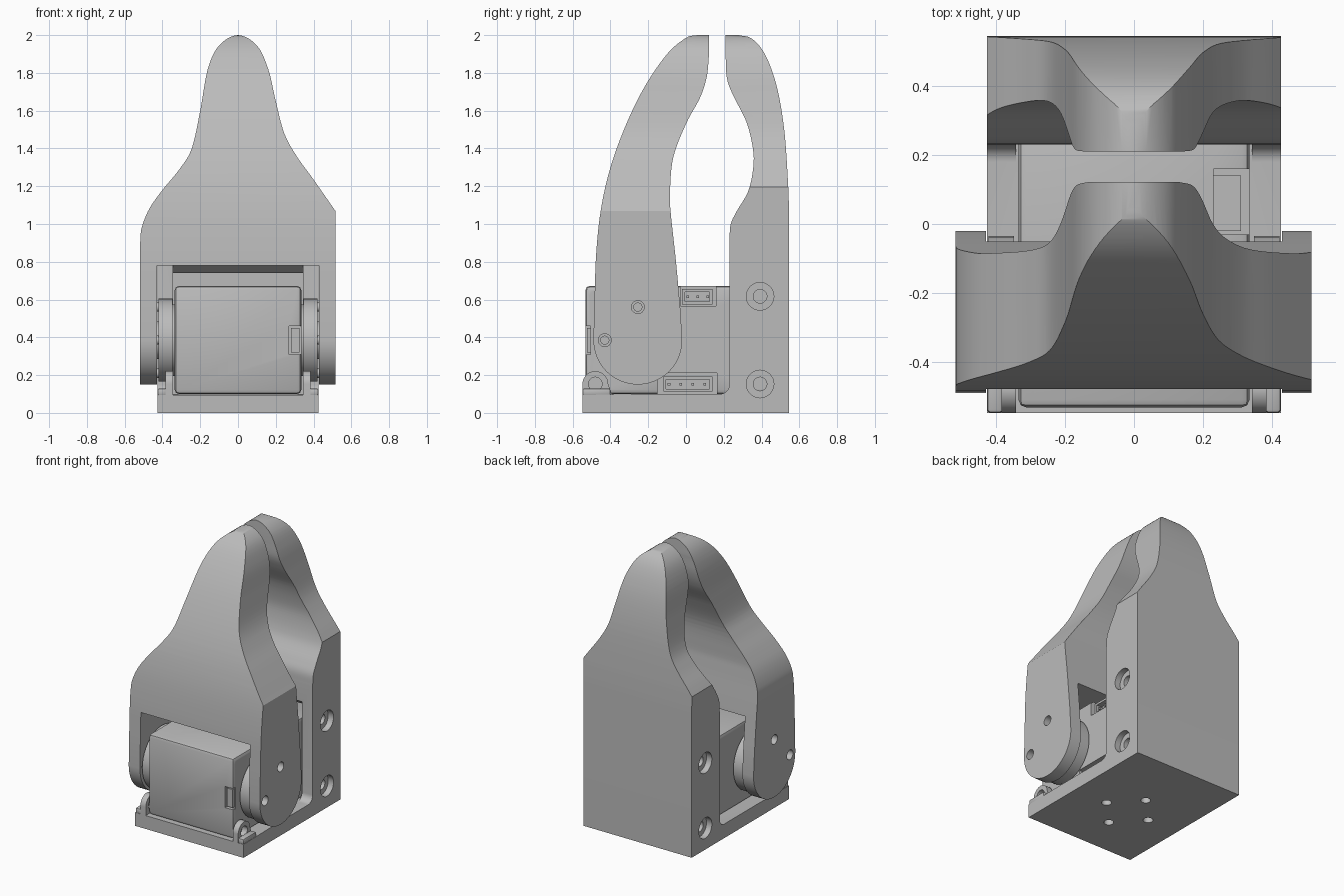
import bpy, bmesh, math
from mathutils import Vector, Matrix

if "Cube" in bpy.data.objects:
    bpy.data.objects.remove(bpy.data.objects["Cube"])

grey = bpy.data.materials.new("plain grey")
grey.use_nodes = True
COLOUR = (0.5, 0.5, 0.5, 1)
grey.diffuse_color = COLOUR
grey.node_tree.nodes["Principled BSDF"].inputs["Base Color"].default_value = COLOUR


def make(name, bm):
    bmesh.ops.recalc_face_normals(bm, faces=bm.faces)
    mesh = bpy.data.meshes.new(name)
    bm.to_mesh(mesh)
    bm.free()
    mesh.materials.append(grey)
    obj = bpy.data.objects.new(name, mesh)
    bpy.context.collection.objects.link(obj)
    return obj


def prism(name, outline, axis, lo, hi):
    """Extrude a closed outline along x (points are y, z) or y (points are x, z)."""
    bm = bmesh.new()
    put = (lambda a, b: (lo, a, b)) if axis == "x" else (lambda a, b: (a, lo, b))
    face = bm.faces.new([bm.verts.new(put(a, b)) for a, b in outline])
    new = bmesh.ops.extrude_face_region(bm, geom=[face])["geom"]
    step = Vector((hi - lo, 0, 0) if axis == "x" else (0, hi - lo, 0))
    bmesh.ops.translate(bm, vec=step, verts=[v for v in new if isinstance(v, bmesh.types.BMVert)])
    return make(name, bm)


def box(name, x, y, z, bevel=0):
    bm = bmesh.new()
    bmesh.ops.create_cube(bm, size=1)
    for v in bm.verts:
        v.co = [r[0] if c < 0 else r[1] for c, r in zip(v.co, (x, y, z))]
    if bevel:
        bmesh.ops.bevel(bm, geom=bm.edges[:], offset=bevel, segments=2, profile=0.5, affect="EDGES")
    return make(name, bm)


def rod(name, axis, lo, hi, a, b, r, r_end=None):
    """Cylinder or cone along x at (y, z) or along z at (x, y)."""
    bm = bmesh.new()
    bmesh.ops.create_cone(bm, cap_ends=True, segments=40, radius1=r, radius2=r_end or r, depth=hi - lo)
    mid = (lo + hi) / 2
    if axis == "x":
        place = Matrix.Translation((mid, a, b)) @ Matrix.Rotation(math.pi / 2, 4, "Y")
    else:
        place = Matrix.Translation((a, b, mid))
    bm.transform(place)
    return make(name, bm)


def combine(obj, other, how="DIFFERENCE"):
    other.hide_render = True
    mod = obj.modifiers.new("cut", "BOOLEAN")
    mod.operation, mod.solver, mod.object = how, "EXACT", other
    bpy.context.view_layer.objects.active = obj
    bpy.ops.object.modifier_apply(modifier=mod.name)
    bpy.data.objects.remove(other)


def smooth(points, n=6):
    """Catmull-Rom curve through the points."""
    p = [Vector(q) for q in points]
    p = [2 * p[0] - p[1]] + p + [2 * p[-1] - p[-2]]
    out = []
    for a, b, c, d in zip(p, p[1:], p[2:], p[3:]):
        for i in range(n):
            t = i / n
            out.append((2 * b + (c - a) * t + (2 * a - 5 * b + 4 * c - d) * t * t
                        + (3 * b - a - 3 * c + d) * t ** 3) / 2)
    return [tuple(q) for q in out] + [tuple(p[-2])]


def arc(cy, cz, r, start, end, n=24):
    angles = [math.radians(start + (end - start) * i / n) for i in range(n + 1)]
    return [(cy + r * math.cos(t), cz + r * math.sin(t)) for t in angles]


# Tapering front outline shared by both jaws
taper = smooth([(0.515, 1.07), (0.4, 1.235), (0.31, 1.36), (0.245, 1.48), (0.2, 1.65),
                (0.16, 1.82), (0.1, 1.945), (0, 2.0), (-0.1, 1.945), (-0.16, 1.82),
                (-0.2, 1.6), (-0.245, 1.4), (-0.31, 1.29), (-0.4, 1.18), (-0.47, 1.08),
                (-0.51, 0.98), (-0.518, 0.9)])
front_outline = [(-0.518, -0.1), (0.515, -0.1)] + taper

# Moving jaw: curved finger over a forked hinge
PIVOT_Y, PIVOT_Z = -0.255, 0.385
outer = smooth([(0.06, 2.0), (0, 1.985), (-0.1, 1.9), (-0.22, 1.725), (-0.32, 1.52),
                (-0.4, 1.3), (-0.45, 1.08), (-0.475, 0.85), (-0.484, 0.62)])
inner = smooth([(-0.03, 0.55), (-0.055, 0.82), (-0.08, 1.05), (-0.085, 1.16), (-0.068, 1.35),
                (0, 1.53), (0.075, 1.67), (0.11, 1.78), (0.122, 1.9)])
moving_jaw = prism("moving_jaw", outer + arc(PIVOT_Y, PIVOT_Z, 0.235, 180, 360) + inner + [(0.122, 2.0)],
                   "x", -0.6, 0.6)
combine(moving_jaw, prism("cutter", front_outline, "y", -1, 1), "INTERSECT")
combine(moving_jaw, box("cutter", (-0.43, 0.43), (-1, 1), (-0.2, 0.78)))
horn_bolts = [(PIVOT_Y + dy, PIVOT_Z + dz) for dy, dz in
              ((0.175, 0), (-0.175, 0), (0, 0.175), (0, -0.175))]
for y, z in horn_bolts:
    for s in (-1, 1):
        x = sorted((s * 0.4, s * 0.6))
        combine(moving_jaw, rod("cutter", "x", x[0], x[1], y, z, 0.034))

# Fixed jaw and base plate in one piece
back = smooth([(0.28, 2.0), (0.35, 1.98), (0.42, 1.895), (0.48, 1.73), (0.52, 1.5),
               (0.54, 1.22), (0.546, 1.05)])
grip = smooth([(0.23, 0.92), (0.237, 1.0), (0.27, 1.07), (0.33, 1.175), (0.356, 1.3),
               (0.354, 1.4), (0.32, 1.54), (0.25, 1.68), (0.217, 1.77), (0.21, 1.88)])
foot = arc(0.18, 0.15, 0.05, -90, 0, 8)
fixed_jaw = prism("fixed_jaw_and_base", back + [(0.546, 0), (-0.548, 0), (-0.548, 0.095), (-0.2, 0.1)]
                  + foot + grip + [(0.21, 2.0)], "x", -0.427, 0.427)
combine(fixed_jaw, prism("cutter", front_outline, "y", -1, 1), "INTERSECT")
pocket = [(0.1, 0.1), (0.47, 0.1), (0.47, 0.74), (0.3, 0.74), (0.22, 0.8), (0.1, 0.8)]
combine(fixed_jaw, prism("cutter", pocket, "x", -0.343, 0.343))

# Countersunk mounting holes in the side walls
BACK_Y, FRONT_Y, LOW_Z, HIGH_Z = 0.392, -0.48, 0.153, 0.617
for z in (LOW_Z, HIGH_Z):
    combine(fixed_jaw, rod("cutter", "x", -1, 1, BACK_Y, z, 0.036))
    combine(fixed_jaw, rod("cutter", "x", 0.385, 0.5, BACK_Y, z, 0.073))
    combine(fixed_jaw, rod("cutter", "x", -0.5, -0.385, BACK_Y, z, 0.073))

# Bolt circle under the base
for dx, dy in ((0.175, 0), (-0.175, 0), (0, 0.185), (0, -0.185)):
    combine(fixed_jaw, rod("cutter", "z", -0.1, 0.09, dx - 0.01, dy - 0.08, 0.032))

# Front mounting lugs on the base
lug_outline = arc(FRONT_Y, LOW_Z, 0.068, 0, 180) + [(-0.548, 0.09), (-0.37, 0.09), (-0.395, 0.105)]
for side, s in (("left", 1), ("right", -1)):
    x = sorted((s * 0.343, s * 0.385))
    lug = prism(side + "_front_lug", lug_outline, "x", x[0], x[1])
    combine(lug, rod("cutter", "x", -1, 1, FRONT_Y, LOW_Z, 0.036))
    x = sorted((s * 0.38, s * 0.426))
    box(side + "_lug_step", x, (-0.548, -0.4), (0.09, 0.13), 0.01)

# Actuator body with connector recesses, a front notch and screw holes
body = box("actuator_body", (-0.335, 0.335), (-0.532, 0.46), (0.1, 0.672), 0.022)
combine(body, box("cutter", (0.27, 0.4), (-0.6, -0.505), (0.31, 0.46)))
combine(body, box("cutter", (0.23, 0.4), (-0.03, 0.16), (0.565, 0.8)))
combine(body, box("cutter", (0.23, 0.4), (-0.15, 0.165), (0, 0.21)))
for y in (FRONT_Y, BACK_Y):
    for z in (LOW_Z, HIGH_Z):
        combine(body, rod("cutter", "x", -1, 1, y, z, 0.03))
box("front_latch", (0.28, 0.325), (-0.525, -0.5), (0.32, 0.45))

# Cable connectors with pin holes
for name, y0, z0 in (("upper_connector", -0.02, 0.575), ("lower_connector", -0.12, 0.112)):
    plug = box(name, (0.2, 0.31), (y0, 0.14), (z0, z0 + 0.08))
    combine(plug, box("cutter", (0.27, 0.4), (y0 + 0.015, 0.125), (z0 + 0.015, z0 + 0.065)))
    count = 3 if y0 > -0.1 else 4
    for i in range(count):
        y = y0 + 0.03 + i * 0.07 * (0.75 if count == 3 else 0.9)
        box(name + "_pin", (0.26, 0.3), (y - 0.007, y + 0.007), (z0 + 0.033, z0 + 0.047))

# Output horns between the actuator and the jaw fork
for side, s in (("left", 1), ("right", -1)):
    for part, a, b, r in (("hub", 0.33, 0.36, 0.19), ("horn", 0.348, 0.422, 0.22),
                          ("boss", 0.42, 0.431, 0.1)):
        x = sorted((s * a, s * b))
        rod(side + "_" + part, "x", x[0], x[1], PIVOT_Y, PIVOT_Z, r)
    # Screw heads sunk into the fork
    for y, z in horn_bolts:
        x = sorted((s * 0.42, s * 0.47))
        rod(side + "_horn_screw", "x", x[0], x[1], y, z, 0.024)

# Smooth curved faces, keep hard edges
for obj in bpy.context.view_layer.objects:
    obj.select_set(obj.type == "MESH")
bpy.context.view_layer.objects.active = moving_jaw
bpy.ops.object.shade_smooth_by_angle(angle=math.radians(30))
